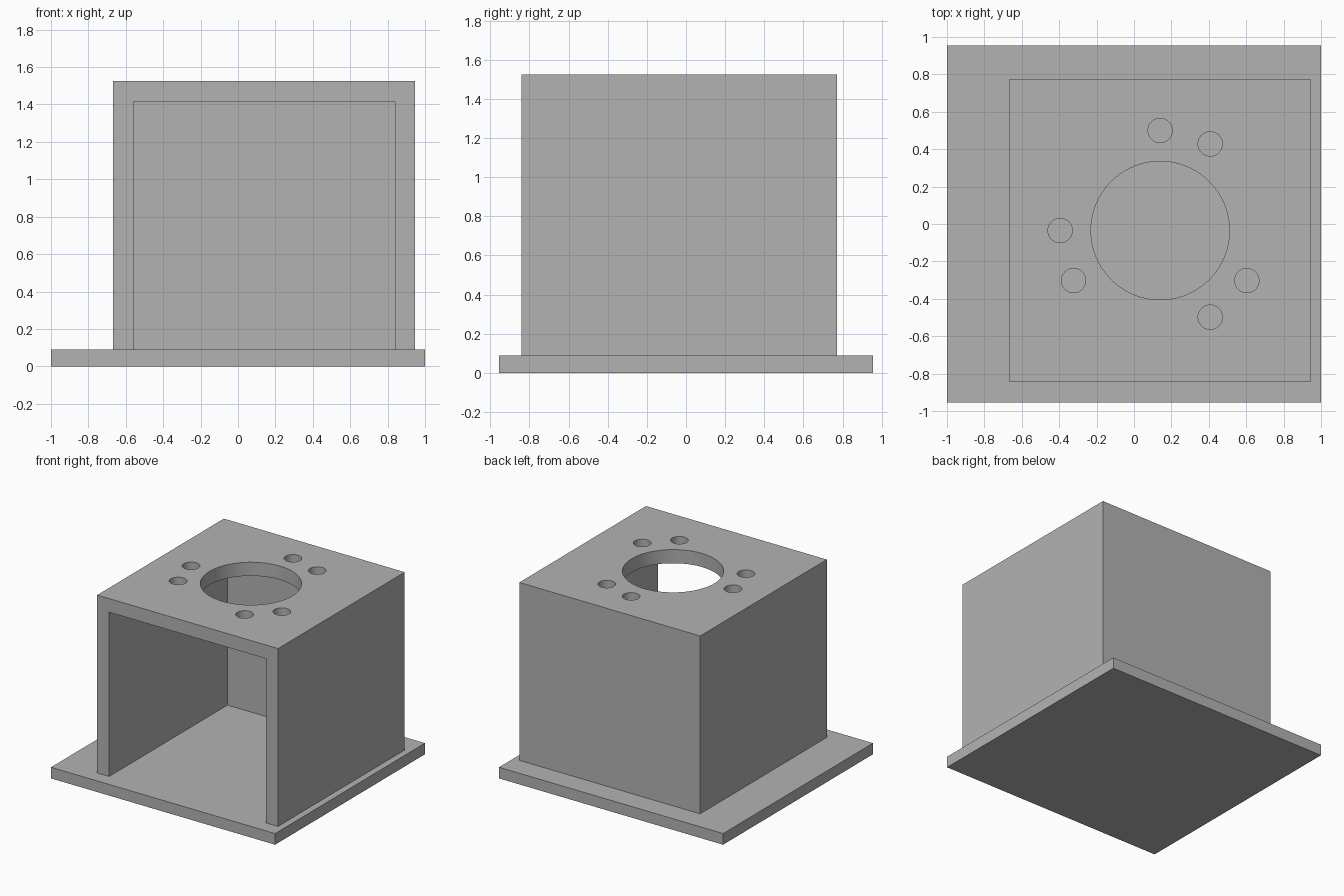
import bpy, math

if "Cube" in bpy.data.objects:
    bpy.data.objects.remove(bpy.data.objects["Cube"])

grey = bpy.data.materials.new("plain grey")
grey.diffuse_color = (0.45, 0.45, 0.45, 1)
grey.use_nodes = True
grey.node_tree.nodes["Principled BSDF"].inputs["Base Color"].default_value = grey.diffuse_color


def box(name, x0, x1, y0, y1, z0, z1):
    bpy.ops.mesh.primitive_cube_add(
        size=1, location=((x0 + x1) / 2, (y0 + y1) / 2, (z0 + z1) / 2))
    ob = bpy.context.object
    ob.name = name
    ob.scale = (x1 - x0, y1 - y0, z1 - z0)
    bpy.ops.object.transform_apply(location=False, rotation=False, scale=True)
    ob.data.materials.append(grey)
    return ob


def drill(name, x, y, radius, sides):
    bpy.ops.mesh.primitive_cylinder_add(
        vertices=sides, radius=radius, depth=0.4, location=(x, y, 1.47))
    ob = bpy.context.object
    ob.name = name
    ob.data.materials.append(grey)
    return ob


# Base plate
box("base_plate", -1, 1, -0.955, 0.955, 0, 0.09)

# Housing with an open front and bottom
housing = box("housing", -0.667, 0.947, -0.842, 0.772, 0.09, 1.525)
cutters = [box("cavity_cutter", -0.56, 0.84, -1.2, 0.665, -0.1, 1.415)]

# Central bore and three pairs of bolt holes in the top
cx, cy = 0.14, -0.035
cutters.append(drill("bore_cutter", cx, cy, 0.37, 96))
for deg in (60, 90, 180, 210, 300, 330):
    a = math.radians(deg)
    cutters.append(drill("bolt_hole_cutter", cx + 0.535 * math.cos(a),
                         cy + 0.535 * math.sin(a), 0.065, 48))

# Cut the housing, then remove the cutters
bpy.context.view_layer.objects.active = housing
for cutter in cutters:
    mod = housing.modifiers.new("cut", 'BOOLEAN')
    mod.operation = 'DIFFERENCE'
    mod.solver = 'EXACT'
    mod.object = cutter
    bpy.ops.object.modifier_apply(modifier=mod.name)
for cutter in cutters:
    bpy.data.objects.remove(cutter)

# Smooth the hole walls and keep the box edges sharp
bpy.ops.object.select_all(action='DESELECT')
housing.select_set(True)
bpy.context.view_layer.objects.active = housing
bpy.ops.object.shade_smooth_by_angle(angle=math.radians(30))
